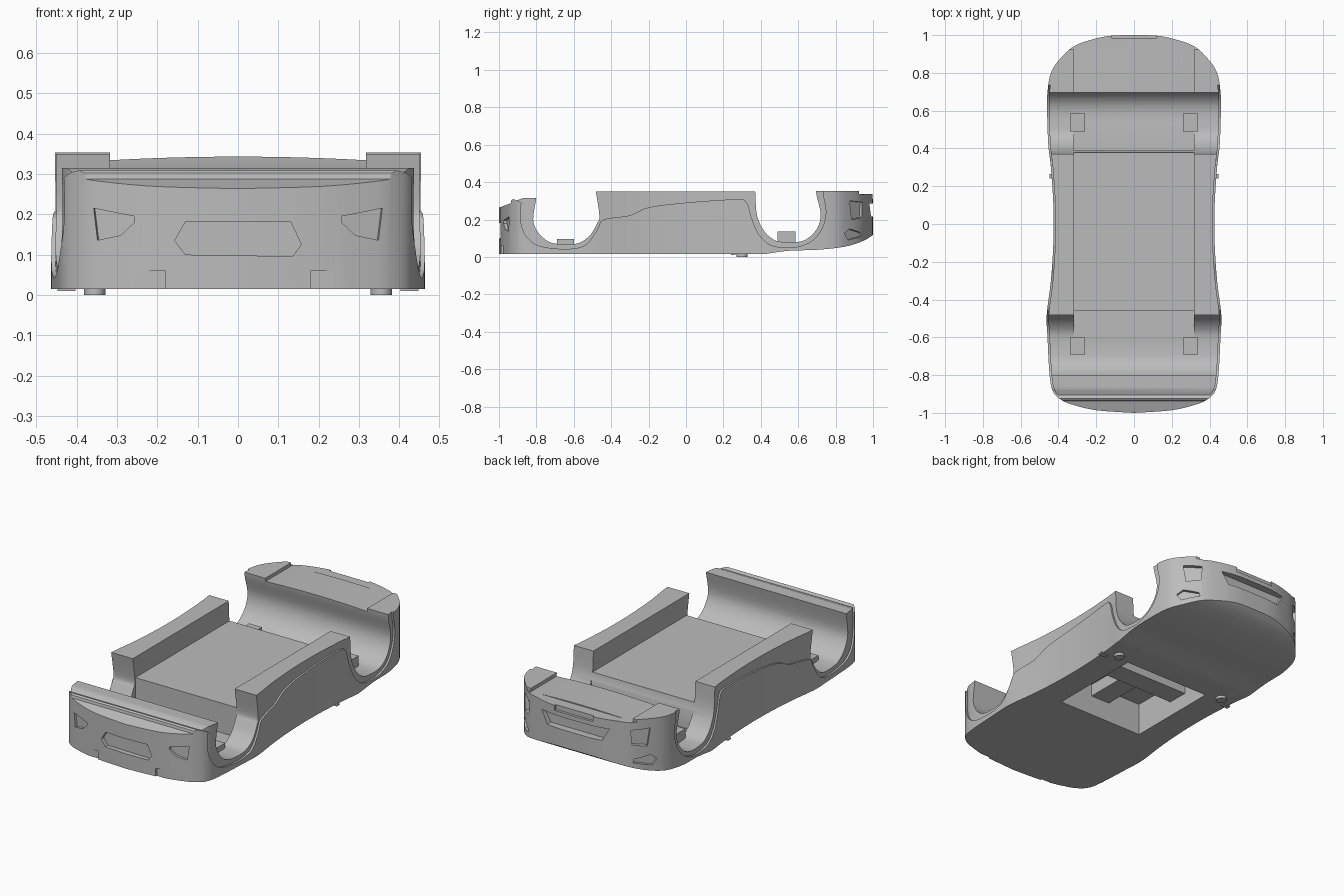
import bpy, bmesh, math
from mathutils import Matrix, Vector

if "Cube" in bpy.data.objects:
    bpy.data.objects.remove(bpy.data.objects["Cube"])

grey = bpy.data.materials.new("body grey")
grey.use_nodes = True
grey.diffuse_color = (0.5, 0.5, 0.5, 1)
grey.node_tree.nodes["Principled BSDF"].inputs["Base Color"].default_value = (0.5, 0.5, 0.5, 1)


def prism(name, points, depth, matrix=Matrix()):
    """Extrude a closed 2D outline along local z, then place it."""
    bm = bmesh.new()
    face = bm.faces.new([bm.verts.new((u, v, 0)) for u, v in points])
    ext = bmesh.ops.extrude_face_region(bm, geom=[face])
    verts = [g for g in ext["geom"] if isinstance(g, bmesh.types.BMVert)]
    bmesh.ops.translate(bm, verts=verts, vec=(0, 0, depth))
    bmesh.ops.recalc_face_normals(bm, faces=bm.faces)
    bm.transform(matrix)
    mesh = bpy.data.meshes.new(name)
    bm.to_mesh(mesh)
    bm.free()
    mesh.materials.append(grey)
    obj = bpy.data.objects.new(name, mesh)
    bpy.context.collection.objects.link(obj)
    return obj


def box(name, x0, x1, y0, y1, z0, z1):
    return prism(name, [(x0, y0), (x1, y0), (x1, y1), (x0, y1)], z1 - z0,
                 Matrix.Translation((0, 0, z0)))


def boolean(obj, cutter, op="DIFFERENCE"):
    mod = obj.modifiers.new("cut", "BOOLEAN")
    mod.operation, mod.object, mod.solver = op, cutter, "EXACT"
    bpy.context.view_layer.objects.active = obj
    bpy.ops.object.modifier_apply(modifier=mod.name)
    bpy.data.objects.remove(cutter)


def spline(pts, steps=4):
    """Smooth curve through the given points."""
    p = [Vector(q) for q in [pts[0]] + pts + [pts[-1]]]
    out = []
    for a, b, c, d in zip(p, p[1:], p[2:], p[3:]):
        for i in range(steps):
            t = i / steps
            out.append(tuple((2 * b + (c - a) * t + (2 * a - 5 * b + 4 * c - d) * t * t
                              + (3 * b - a - 3 * c + d) * t ** 3) / 2))
    return out + [tuple(pts[-1])]


def side_prism(name, profile):
    """Outline in (y, z) extruded across the width."""
    return prism(name, profile, 1.2, Matrix(((0, 0, 1, -.6), (1, 0, 0, 0), (0, 1, 0, 0), (0, 0, 0, 1))))


def recess(obj, points, x, y, angle, depth):
    """Cut an outline into the skin; angle is the outward heading about z."""
    place = Matrix.Translation((x, y, 0)) @ Matrix.Rotation(angle, 4, "Z") \
        @ Matrix.Rotation(math.pi / 2, 4, "X") @ Matrix.Translation((0, 0, -depth))
    boolean(obj, prism("cutter", points, depth + .1, place))


# Plan outline, from the nose to the tail
half = spline([(0, -1), (.2, -.986), (.33, -.955), (.39, -.928), (.43, -.885), (.447, -.8),
               (.458, -.6), (.462, -.48), (.44, -.3), (.427, -.1), (.427, .1), (.44, .3),
               (.454, .42), (.46, .6), (.458, .7), (.44, .8), (.395, .87), (.32, .94),
               (.22, .977), (.12, .997), (0, 1)])
plan = half + [(-x, y) for x, y in half[-2:0:-1]]

# Side outlines: shared nose and underside, separate wheel arches and waist
nose = [(-1.01, .26), (-.937, .287), (-.934, .302), (-.925, .309), (-.905, .302)]
tail = spline([(1.01, .125), (.95, .087), (.85, .055), (.7, .038), (.55, .033), (.42, .015)]) + [(-1.01, .015)]
core_line = nose + [(-.87, .315)] + spline(
    [(-.8, .315), (-.817, .2), (-.79, .13), (-.74, .085), (-.69, .07), (-.61, .068),
     (-.56, .08), (-.51, .12), (-.475, .18), (-.463, .22), (-.482, .35)]) + spline(
    [(.37, .35), (.38, .22), (.42, .135), (.47, .092), (.52, .08), (.6, .08),
     (.66, .105), (.705, .16), (.72, .23), (.7, .32), (.695, .353)]) + [(1.01, .353)]
skin_line = nose + spline(
    [(-.88, .29), (-.885, .2), (-.86, .12), (-.8, .065), (-.7, .045), (-.6, .045),
     (-.53, .07), (-.475, .145), (-.44, .2), (-.3, .222), (-.2, .265), (0, .29),
     (.27, .308), (.325, .29), (.35, .21), (.39, .12), (.45, .065), (.53, .05), (.6, .055),
     (.68, .09), (.73, .16), (.748, .24), (.735, .32)]) + [(.735, .353), (1.01, .353)]


def body(name, outline, line):
    obj = prism(name, outline, .6, Matrix.Translation((0, 0, -.1)))
    boolean(obj, side_prism("cutter", line + tail), "INTERSECT")
    # Cabin floor and the deeper bays beside it
    w = .317
    boolean(obj, box("cutter", -w, w, -.46, .39, .235, .5))
    boolean(obj, box("cutter", -w, w, -.6, -.459, .0685, .5))
    boolean(obj, box("cutter", -w, w, .389, .58, .0805, .5))
    # Crowned rear deck between two raised corner blocks, with a notch
    crown = [(-w, .5)] + [(w * i / 8, .343 - .009 * (i / 8) ** 2) for i in range(-8, 9)] + [(w, .5)]
    recess(obj, crown, 0, 1.05, math.pi, .4)
    boolean(obj, box("cutter", -.6, .6, .925, 1.1, .337, .5))
    boolean(obj, box("cutter", -.12, .12, .985, 1.1, .31, .5))
    # Open bay in the underside
    boolean(obj, box("cutter", -.27, .27, -.28, .27, -.1, .2))
    return obj


core = body("body_core", [(x * .977, y * .996) for x, y in plan], core_line)
skin = body("body_skin", plan, skin_line)

# Recessed bumper panels
hexagon = [(-.157, .135), (-.13, .182), (.13, .182), (.157, .125), (.135, .096), (-.13, .1)]
lamp = [(-.06, .215), (.045, .195), (.045, .18), (.01, .148), (-.05, .136)]
grille = [(-.21, .285), (-.17, .215), (.17, .215), (.21, .285)]
lens = [(-.05, .3), (.05, .292), (.045, .21), (-.035, .2)]
slot = [(-.065, .125), (-.03, .15), (.055, .13), (.06, .11), (-.04, .09)]
for part in (core, skin):
    recess(part, hexagon, 0, -.97, 0, 0)
    recess(part, grille, 0, .958, math.pi, 0)
    for s in (1, -1):
        recess(part, [(-s * u, v) for u, v in lamp], s * .3, -.962, s * .24, .015)
        recess(part, [(s * u, v) for u, v in lens], s * .355, .91, math.pi - s * .76, .02)
        recess(part, [(s * u, v) for u, v in slot], s * .37, .895, math.pi - s * .8, .015)
        boolean(part, box("cutter", *sorted((s * .18, s * .27)), -1.1, -.979, -.1, .06))

# Cross member and spine inside the underside bay
box("bay_cross_member", -.275, .275, -.02, .1, .1, .21)
box("bay_spine", -.06, .06, -.285, 0, .13, .21)

for s, side in ((1, "left"), (-1, "right")):
    # Axle pads in the wheel wells
    box(side + "_front_pad", s * .3 - .04, s * .3 + .04, -.69, -.6, .05, .097)
    box(side + "_rear_pad", s * .3 - .04, s * .3 + .04, .49, .585, .06, .135)
    # Round foot and small sill tab underneath
    ring = [(s * .355 + .027 * math.cos(a * math.pi / 12), .3 + .03 * math.sin(a * math.pi / 12))
            for a in range(24)]
    prism(side + "_foot", ring, .03)
    box(side + "_tab", s * .425 - .022, s * .425 + .022, .24, .265, .01, .018)

# Smooth curved walls, crisp corners
for obj in (core, skin, bpy.data.objects["left_foot"], bpy.data.objects["right_foot"]):
    bpy.ops.object.select_all(action="DESELECT")
    obj.select_set(True)
    bpy.context.view_layer.objects.active = obj
    bpy.ops.object.shade_smooth_by_angle(angle=math.radians(25))
